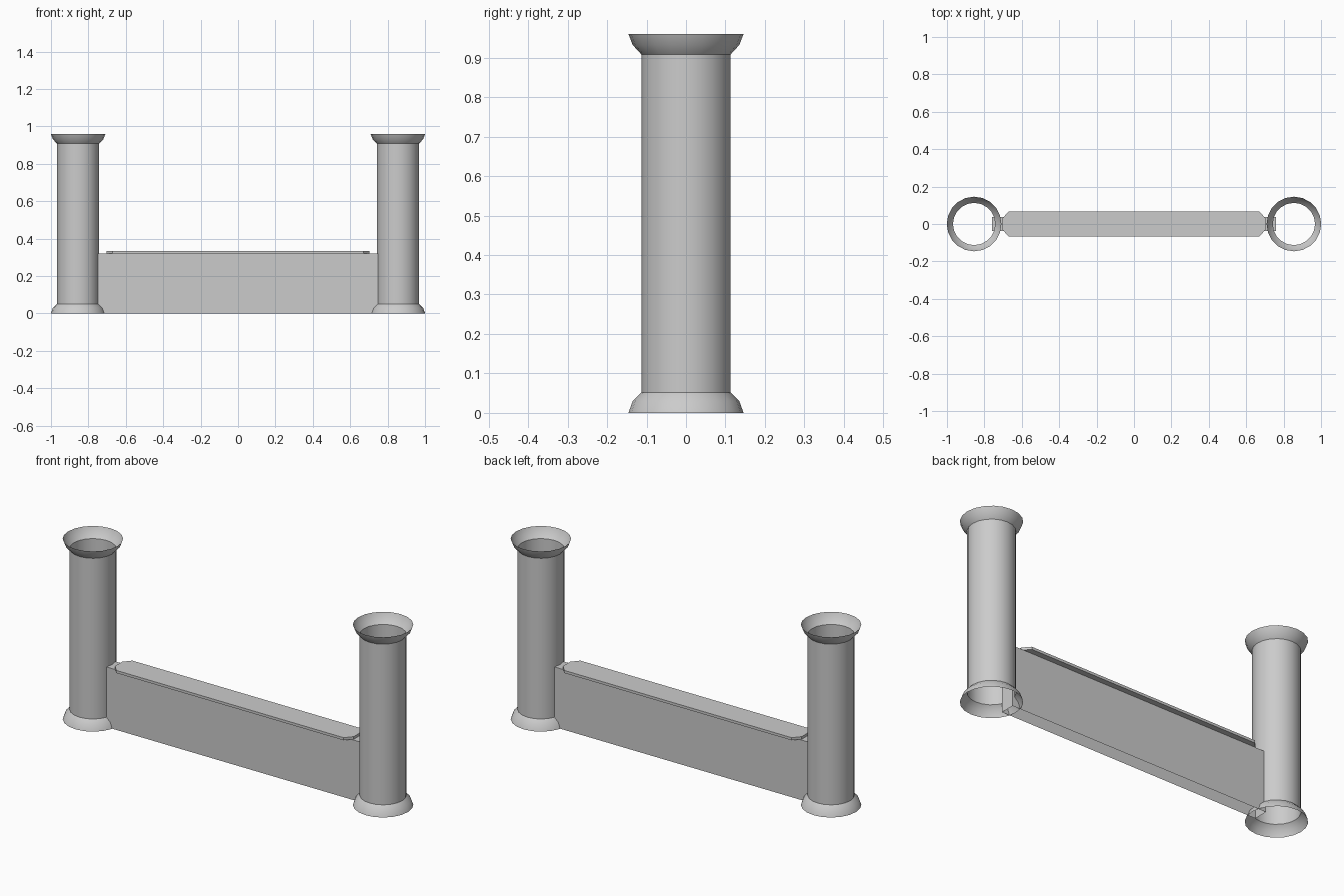
import bpy, bmesh, math

if "Cube" in bpy.data.objects:
    bpy.data.objects.remove(bpy.data.objects["Cube"])

SIDES = 20


def make_object(name, bm):
    bmesh.ops.recalc_face_normals(bm, faces=bm.faces)
    mesh = bpy.data.meshes.new(name)
    bm.to_mesh(mesh)
    bm.free()
    obj = bpy.data.objects.new(name, mesh)
    bpy.context.collection.objects.link(obj)
    return obj


def lathe(name, profile, x):
    """Open turned shell from (radius, z) points, smooth around its axis."""
    bm = bmesh.new()
    rings = []
    for r, z in profile:
        rings.append([bm.verts.new((x + r * math.cos(a), r * math.sin(a), z))
                      for a in (2 * math.pi * i / SIDES for i in range(SIDES))])
    for lo, hi in zip(rings, rings[1:]):
        for i in range(SIDES):
            j = (i + 1) % SIDES
            bm.faces.new((lo[i], lo[j], hi[j], hi[i]))
    obj = make_object(name, bm)
    bpy.ops.object.select_all(action='DESELECT')
    obj.select_set(True)
    bpy.context.view_layer.objects.active = obj
    bpy.ops.object.shade_smooth_by_angle(angle=math.radians(25))
    return obj


def slab(name, outline, z0, z1, bottom=True):
    """Extrude a plan outline upwards, optionally leaving the underside open."""
    bm = bmesh.new()
    lo = [bm.verts.new((x, y, z0)) for x, y in outline]
    hi = [bm.verts.new((x, y, z1)) for x, y in outline]
    n = len(outline)
    for i in range(n):
        j = (i + 1) % n
        bm.faces.new((lo[i], lo[j], hi[j], hi[i]))
    bm.faces.new(hi)
    if bottom:
        bm.faces.new(lo[::-1])
    return make_object(name, bm)


# Hollow end posts with flared foot and flared rim
for side, x in (("left", -0.855), ("right", 0.855)):
    lathe(side + "_post", [(0.146, 0), (0.135, 0.03), (0.113, 0.052),
                           (0.113, 0.908), (0.135, 0.932), (0.146, 0.96)], x)

# Low wall running into both posts, open underneath
slab("low_wall", [(-0.76, -0.038), (0.76, -0.038), (0.76, 0.038), (-0.76, 0.038)],
     0, 0.32, bottom=False)

# Coping with chamfered ends
slab("wall_coping", [(-0.67, -0.068), (0.67, -0.068), (0.703, -0.03), (0.703, 0.03),
                     (0.67, 0.068), (-0.67, 0.068), (-0.703, 0.03), (-0.703, -0.03)],
     0.32, 0.334)
